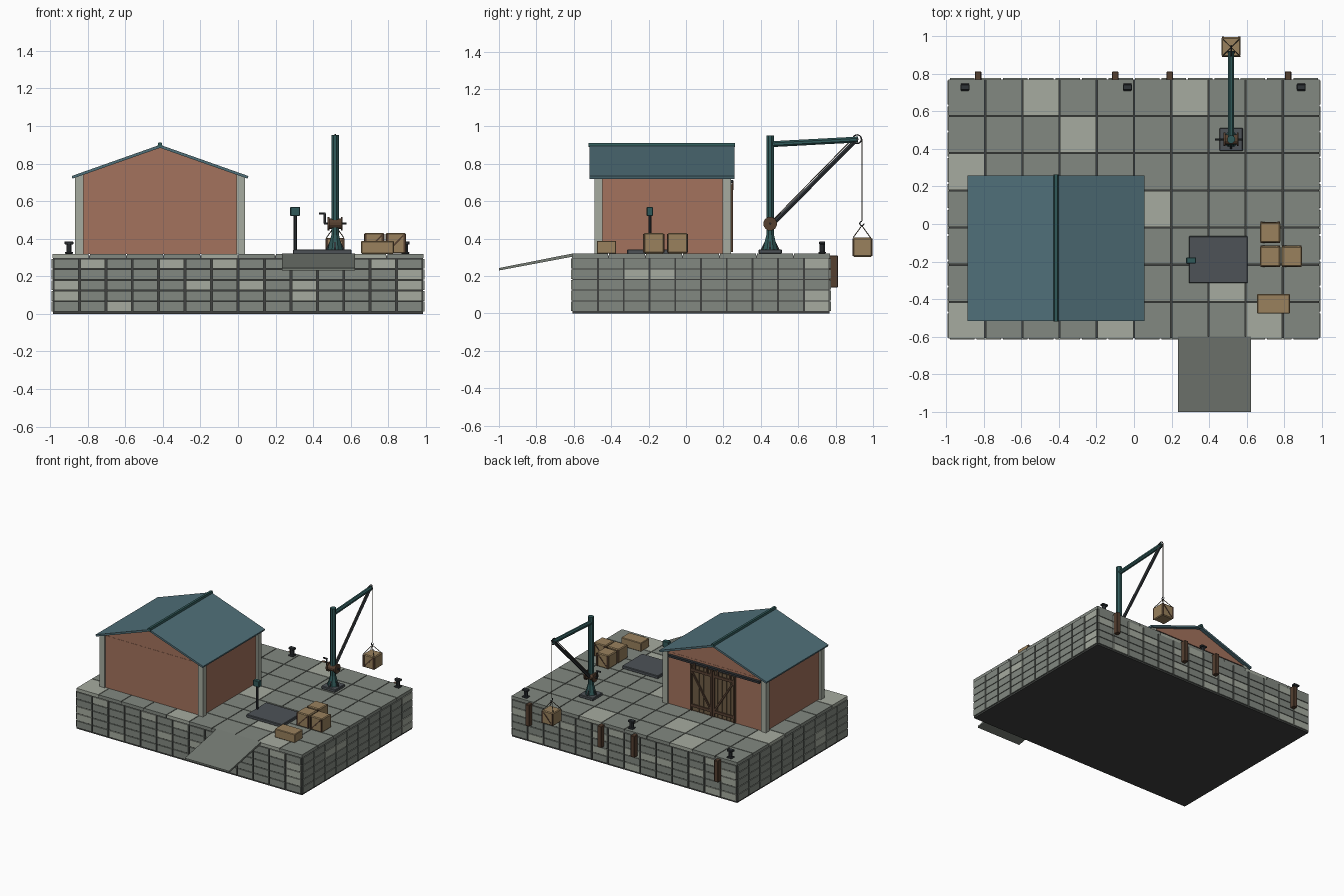
import bpy, bmesh, math, random
from mathutils import Vector, Matrix

if "Cube" in bpy.data.objects:
    bpy.data.objects.remove(bpy.data.objects["Cube"])
random.seed(4)

def mat(name, c):
    m = bpy.data.materials.new(name)
    m.diffuse_color = (*c, 1)
    m.use_nodes = True
    m.node_tree.nodes["Principled BSDF"].inputs["Base Color"].default_value = m.diffuse_color
    return m

STONE = mat("stone", (.225, .25, .22)); LIGHT = mat("light_stone", (.38, .41, .35))
MORTAR = mat("mortar", (.05, .053, .05)); BRICK = mat("brick", (.37, .17, .11))
ROOF = mat("roof_blue", (.08, .16, .19)); TEAL = mat("teal", (.03, .10, .10))
IRON = mat("iron", (.03, .035, .04)); PLATE = mat("plate", (.075, .085, .095))
WOOD = mat("wood", (.32, .22, .11)); DARKWOOD = mat("dark_wood", (.09, .05, .03))
DOOR = mat("door_wood", (.16, .11, .06)); ROPE = mat("rope", (.12, .1, .07))
RAMP = mat("ramp_grey", (.18, .20, .175))

def finish(name, bm, m, bevel=0):
    bmesh.ops.recalc_face_normals(bm, faces=bm.faces)
    me = bpy.data.meshes.new(name)
    bm.to_mesh(me)
    bm.free()
    o = bpy.data.objects.new(name, me)
    bpy.context.collection.objects.link(o)
    me.materials.append(m)
    if bevel:
        b = o.modifiers.new("bevel", 'BEVEL')
        b.width, b.segments = bevel, 1
    return o

def boxes(name, lims, m, bevel=0):
    """One object from boxes given as (x0, x1, y0, y1, z0, z1)."""
    bm = bmesh.new()
    for x0, x1, y0, y1, z0, z1 in lims:
        M = Matrix.Translation(((x0+x1)/2, (y0+y1)/2, (z0+z1)/2)) @ Matrix.Diagonal((x1-x0, y1-y0, z1-z0, 1))
        bmesh.ops.create_cube(bm, size=1, matrix=M)
    return finish(name, bm, m, bevel)

def rods(name, segs, r, m, n=8, r2=None):
    """Straight n-sided bars between pairs of points."""
    bm = bmesh.new()
    for a, b in segs:
        a, b = Vector(a), Vector(b)
        M = Matrix.Translation((a+b)/2) @ (b-a).to_track_quat('Z', 'Y').to_matrix().to_4x4() @ Matrix.Rotation(math.pi/n, 4, 'Z')
        bmesh.ops.create_cone(bm, cap_ends=True, segments=n, radius1=r, radius2=r if r2 is None else r2,
                              depth=(b-a).length, matrix=M)
    return finish(name, bm, m)

def prism(name, pts, axis, a, b, m):
    """Extrude a profile along x (points are y, z) or along y (points are x, z)."""
    bm = bmesh.new()
    place = (lambda p, t: (t, p[0], p[1])) if axis == 'x' else (lambda p, t: (p[0], t, p[1]))
    f = bm.faces.new([bm.verts.new(place(p, a)) for p in pts])
    r = bmesh.ops.extrude_face_region(bm, geom=[f])
    d = Vector((b-a, 0, 0)) if axis == 'x' else Vector((0, b-a, 0))
    bmesh.ops.translate(bm, vec=d, verts=[v for v in r['geom'] if isinstance(v, bmesh.types.BMVert)])
    return finish(name, bm, m)

# Quay core with coursed stone blocks on all four sides
X, Y0, Y1 = .985, -.608, .768
boxes("quay_core", [(-X, X, Y0, Y1, 0, .31)], MORTAR)
blocks = {False: [], True: []}
g = .005
for r in range(5):
    z0, z1 = .008+r*.057+g, .008+(r+1)*.057
    for i in range(14):
        x0, x1 = -X+i*2*X/14+g, -X+(i+1)*2*X/14-g
        for y in (Y0, Y1):
            blocks[random.random() < .17].append((x0, x1, y-.008, y+.008, z0, z1))
    w = (Y1-Y0)/10
    for i in range(10):
        for x in (-X, X):
            blocks[random.random() < .05].append((x-.008, x+.008, Y0+i*w+g, Y0+(i+1)*w-g, z0, z1))
boxes("wall_blocks", blocks[False], STONE)
boxes("pale_wall_blocks", blocks[True], LIGHT)

# Paving: 10 by 7 slabs, some pale
pale = {(2, 6), (6, 6), (3, 5), (0, 4), (5, 3), (7, 1), (0, 0), (4, 0), (8, 0)}
slabs = {False: [], True: []}
px, py = 1.98/10, (Y1-Y0+.01)/7
for i in range(10):
    for j in range(7):
        x, y = -.99+i*px, Y0-.005+j*py
        slabs[(i, j) in pale].append((x+.003, x+px-.003, y+.003, y+py-.003, .297, .32))
boxes("paving", slabs[False], STONE)
boxes("pale_paving", slabs[True], LIGHT)

# Loading ramp
prism("ramp", [(-.6, .322), (-1, .243), (-1, .23), (-.6, .305)], 'x', .235, .622, RAMP)

# Warehouse walls, gables and corner pilasters
cx = -.415
boxes("warehouse_walls", [(cx-.435, cx+.435, -.48, .228, .32, .73)], BRICK)
for n, y in (("front", -.482), ("back", .21)):
    prism(n+"_gable", [(cx-.435, .732), (cx+.435, .732), (cx, .886)], 'y', y, y+.02, BRICK)
boxes("pilasters", [(cx+s*.43-.022, cx+s*.43+.022, y-.022, y+.022, .32, .738)
                    for s in (-1, 1) for y in (-.468, .218)], LIGHT)

# Roof slopes and ridge cap
for n, s in (("left", -1), ("right", 1)):
    prism(n+"_roof", [(cx, .9), (cx+s*.47, .734), (cx+s*.466, .72), (cx, .884)], 'y', -.515, .258, ROOF)
prism("ridge_cap", [(cx-.014, .89), (cx+.014, .89), (cx+.009, .911), (cx-.009, .911)], 'y', -.52, .263, TEAL)

# Sliding plank doors on the back with rail and braces
planks, frame, diag = [], [], []
for d in (-1, 1):
    c = cx+.01+d*.1
    for k in range(5):
        planks.append((c-.095+k*.038+.002, c-.095+(k+1)*.038-.002, .225, .242, .33, .69))
    for z in (.36, .64):
        frame.append((c-.095, c+.095, .24, .25, z, z+.022))
    for s in (-1, 1):
        frame.append((c+s*.088-.008, c+s*.088+.008, .24, .25, .33, .69))
    frame += [(c+s*.055-.006, c+s*.055+.006, .242, .254, .66, .71) for s in (-1, 1)]
    diag.append(((c-d*.08, .245, .385), (c+d*.08, .245, .64)))
boxes("door_planks", planks, DOOR)
boxes("door_frame", frame, DARKWOOD)
rods("door_braces", diag, .009, DARKWOOD, 4)
boxes("door_rail", [(cx-.4, cx+.4, .225, .25, .698, .714)], IRON)

# Bollards along the quay edge
for i, x in enumerate((-.9, -.035, .89)):
    boxes(f"bollard_{i}", [(x-.022, x+.022, .708, .748, .32, .33), (x-.024, x+.024, .712, .744, .37, .386)], IRON, .003)
    rods(f"bollard_post_{i}", [((x, .728, .325), (x, .728, .375))], .015, IRON)

# Timber fenders
boxes("fenders", [(x-.017, x+.017, .765, .812, .14, .31) for x in (-.83, -.1, .19, .82)], DARKWOOD, .003)

# Crane: base, mast, jib, brace and gussets
mx, my = .517, .45
boxes("crane_base", [(mx-.062, mx+.062, my-.062, my+.062, .32, .343)], PLATE, .004)
rods("mast", [((mx, my, .34), (mx, my, .953))], .022, TEAL)
rods("mast_foot", [((mx, my, .343), (mx, my, .42))], .042, TEAL, 8, .022)
rods("jib", [((mx, my, .905), (mx, .92, .93))], .017, TEAL)
rods("jib_brace", [((mx, my+.01, .475), (mx, .905, .922))], .013, IRON, 6)
prism("gusset_y", [(my-.05, .343), (my+.05, .343), (my, .44)], 'x', mx-.005, mx+.005, IRON)
prism("gusset_x", [(mx-.05, .343), (mx+.05, .343), (mx, .44)], 'y', my-.005, my+.005, IRON)

# Winch drum with end discs and crank
rods("winch_drum", [((mx-.035, my, .48), (mx+.035, my, .48))], .028, DARKWOOD, 12)
rods("winch_discs", [((mx+s*.03, my, .48), (mx+s*.04, my, .48)) for s in (-1, 1)], .037, DARKWOOD, 12)
rods("crank", [((mx-.06, my, .48), (mx+.06, my, .48)), ((mx-.055, my, .48), (mx-.055, my, .535)),
               ((mx-.05, my, .535), (mx-.085, my, .535))], .006, IRON, 6)

# Pulley ring, spokes, rope, hook and slings
def ring(name, c, R, r, m, arc=1.0):
    n = 20
    cu = bpy.data.curves.new(name, 'CURVE')
    cu.dimensions, cu.bevel_depth, cu.bevel_resolution = '3D', r, 1
    s = cu.splines.new('POLY')
    s.points.add(n-1)
    for k, p in enumerate(s.points):
        a = 2*math.pi*arc*k/n + math.pi/2
        p.co = (c[0], c[1]+R*math.cos(a), c[2]+R*math.sin(a), 1)
    s.use_cyclic_u = arc == 1
    cu.materials.append(m)
    o = bpy.data.objects.new(name, cu)
    bpy.context.collection.objects.link(o)

py, pz, hy = .915, .932, .94
ring("pulley", (mx, py, pz), .023, .004, IRON)
rods("pulley_axle", [((mx-.02, py, pz), (mx+.02, py, pz))], .007, IRON)
rods("rope", [((mx, hy, pz), (mx, hy, .495)), ((mx, my+.02, .505), (mx, py-.015, pz+.012))], .003, ROPE, 6)
ring("hook", (mx, hy, .481), .011, .0035, IRON, .8)
rods("slings", [((mx, hy, .47), (mx+a*.046, hy+b*.046, .406)) for a in (-1, 1) for b in (-1, 1)], .0025, ROPE, 6)

# Crates with battens and a diagonal on the front and back
def crate(name, x, y, z, s=.054):
    boxes(name, [(x-s, x+s, y-s, y+s, z, z+2*s)], WOOD, .006)
    boxes(name+"_battens", [(x+a*(s-.008)-.006, x+a*(s-.008)+.006, y+b*s-.003, y+b*s+.003, z+.004, z+2*s-.004)
                            for a in (-1, 1) for b in (-1, 1)], DARKWOOD)
    rods(name+"_diagonals", [((x-s+.014, y+b*(s-.002), z+.012), (x+s-.014, y+b*(s-.002), z+2*s-.012))
                             for b in (-1, 1)], .006, DARKWOOD, 4)

crate("hanging_crate", mx, hy+.003, .303, .051)
for i, (x, y) in enumerate(((.725, -.045), (.725, -.172), (.84, -.172))):
    crate(f"crate_{i}", x, y, .322)
boxes("flat_crate", [(.655, .83, -.477, -.373, .32, .388)], WOOD, .004)

# Weighing platform with post and dial head
boxes("scale_platform", [(.292, .605, -.315, -.065, .318, .343)], PLATE, .004)
rods("scale_post", [((.305, -.193, .34), (.305, -.193, .53))], .009, IRON)
boxes("scale_head", [(.278, .33, -.21, -.177, .522, .57)], TEAL, .003)
